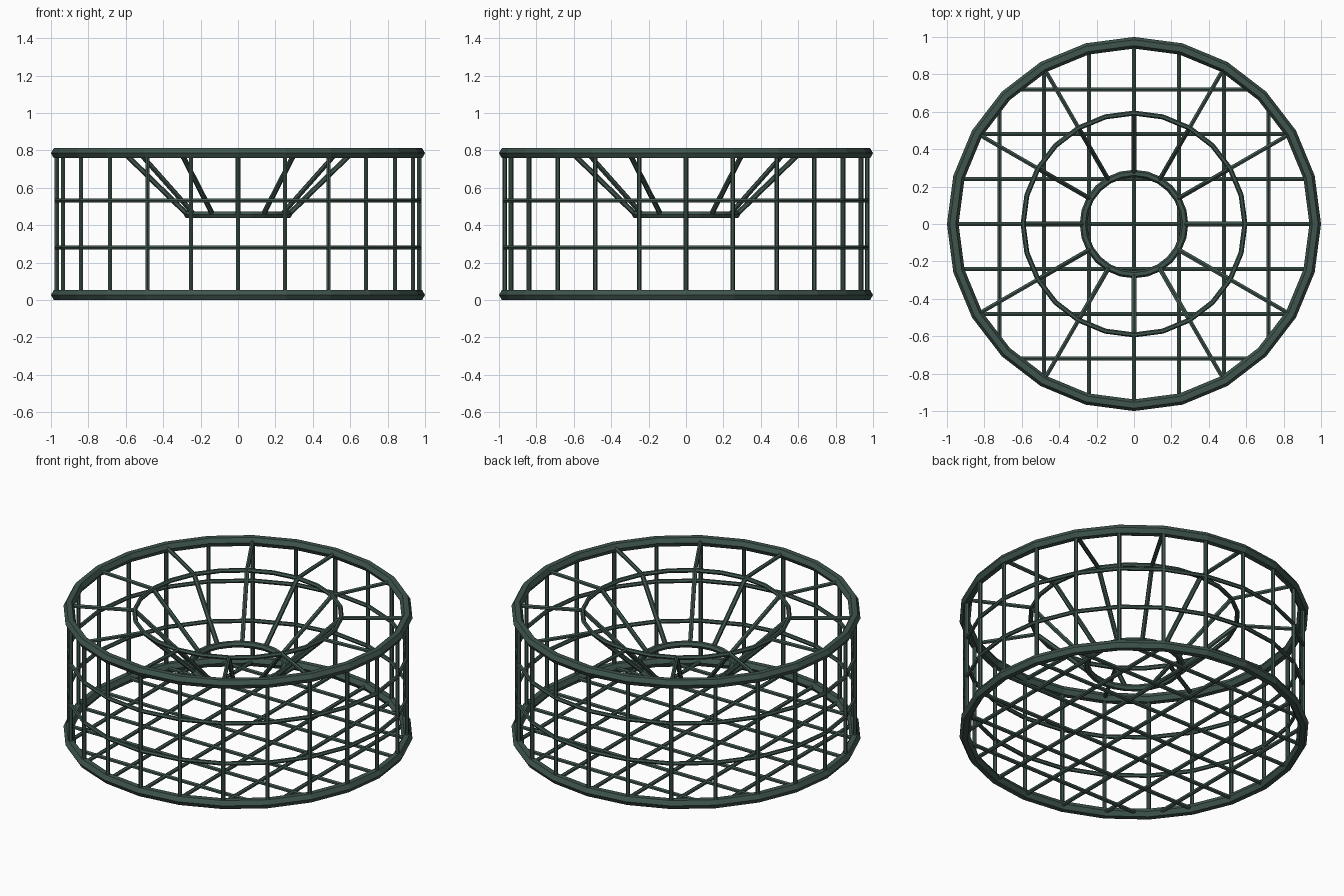
import bpy, bmesh, math
from mathutils import Vector, Matrix

cube = bpy.data.objects.get("Cube")
if cube:
    bpy.data.objects.remove(cube, do_unlink=True)

green = bpy.data.materials.new("dark_green_wire")
green.use_nodes = True
colour = (0.05, 0.09, 0.075, 1)
green.diffuse_color = colour
green.node_tree.nodes["Principled BSDF"].inputs["Base Color"].default_value = colour

SIDES = 24
RIM_R, RIM_T = 0.969, 0.031
BOTTOM, TOP = 0.027, 0.785
WIRE = 0.0125


def ring(name, radius, thickness, z, sides=6):
    bpy.ops.mesh.primitive_torus_add(
        major_radius=radius, minor_radius=thickness, major_segments=SIDES,
        minor_segments=sides, location=(0, 0, z))
    obj = bpy.context.object
    obj.name = name
    obj.data.materials.append(green)


def bars(name, segments, thickness=WIRE):
    """One object made of straight six-sided wires between point pairs."""
    bm = bmesh.new()
    for a, b in segments:
        a, b = Vector(a), Vector(b)
        turn = (b - a).to_track_quat('Z', 'Y').to_matrix().to_4x4()
        bmesh.ops.create_cone(
            bm, cap_ends=True, segments=6, radius1=thickness, radius2=thickness,
            depth=(b - a).length, matrix=Matrix.Translation((a + b) / 2) @ turn)
    mesh = bpy.data.meshes.new(name)
    bm.to_mesh(mesh)
    bm.free()
    mesh.materials.append(green)
    bpy.context.collection.objects.link(bpy.data.objects.new(name, mesh))


def polar(radius, angle, z):
    return (radius * math.cos(angle), radius * math.sin(angle), z)


# Heavy rims and thin side hoops
ring("bottom_rim", RIM_R, RIM_T, BOTTOM)
ring("top_rim", RIM_R, RIM_T, TOP)
for i, name in enumerate(("lower_side_hoop", "upper_side_hoop"), 1):
    ring(name, RIM_R, WIRE, BOTTOM + (TOP - BOTTOM) * i / 3)

# Upright side wires
angles = [math.tau * i / SIDES for i in range(SIDES)]
bars("side_posts", [(polar(RIM_R, a, BOTTOM), polar(RIM_R, a, TOP)) for a in angles])

# Floor grid, each wire cut to its chord
lines = []
for i in range(-3, 4):
    d = i * 0.24
    h = math.sqrt(RIM_R ** 2 - d ** 2) - 0.01
    lines.append(((d, -h, BOTTOM), (d, h, BOTTOM)))
    lines.append(((-h, d, BOTTOM), (h, d, BOTTOM)))
bars("floor_grid", lines)

# Entrance funnel: two hoops, flat spokes and sloping spokes
MID_R, MID_Z = 0.593, 0.772
IN_R, IN_Z = 0.27, 0.457
ring("funnel_mouth_hoop", MID_R, 0.0135, MID_Z)
ring("funnel_throat_hoop", IN_R, 0.02, IN_Z)
spokes = angles[::2]
bars("top_spokes", [(polar(RIM_R, a, TOP), polar(MID_R, a, MID_Z)) for a in spokes])
bars("funnel_spokes",
     [(polar(MID_R, a, MID_Z), polar(IN_R, a, IN_Z)) for a in spokes], 0.014)
